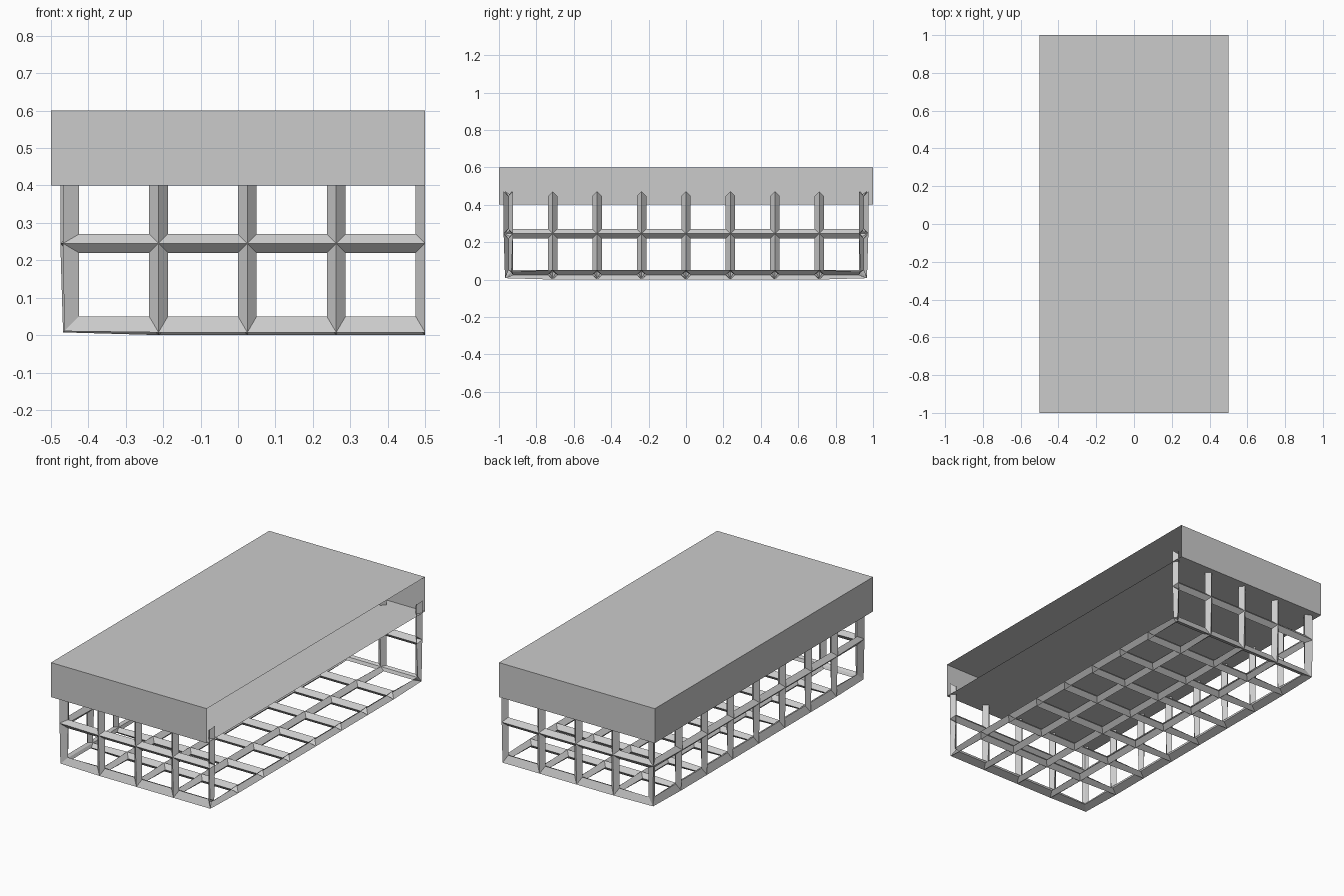
import bpy, bmesh
from mathutils import Vector

if "Cube" in bpy.data.objects:
    bpy.data.objects.remove(bpy.data.objects["Cube"])


def make_object(name, bm):
    mesh = bpy.data.meshes.new(name)
    bm.to_mesh(mesh)
    bm.free()
    obj = bpy.data.objects.new(name, mesh)
    bpy.context.collection.objects.link(obj)
    return obj


# Top slab: hollow box, open on the right side
bm = bmesh.new()
bmesh.ops.create_cube(bm, size=1)
bmesh.ops.scale(bm, vec=(1, 2, 0.2), verts=bm.verts)
bmesh.ops.translate(bm, vec=(0, 0, 0.5), verts=bm.verts)
bm.normal_update()
right = [f for f in bm.faces if f.normal.x > 0.9]
bmesh.ops.delete(bm, geom=right, context='FACES_ONLY')
make_object("top_slab", bm)

# Lattice base: gridded floor, left, front and back panels
step = 0.2375
xs = [-0.45 + step * i for i in range(5)]
ys = [-0.95 + step * i for i in range(9)]
zs = [0.025, 0.245, 0.472]

bm = bmesh.new()


def panel(us, vs, place):
    for u0, u1 in zip(us, us[1:]):
        for v0, v1 in zip(vs, vs[1:]):
            corners = [(u0, v0), (u1, v0), (u1, v1), (u0, v1)]
            bm.faces.new([bm.verts.new(Vector(place(u, v))) for u, v in corners])


panel(xs, ys, lambda u, v: (u, v, zs[0]))
panel(ys, zs, lambda u, v: (xs[0], u, v))
for y in (ys[0], ys[-1]):
    panel(xs, zs, lambda u, v: (u, y, v))
bmesh.ops.remove_doubles(bm, verts=bm.verts, dist=0.001)
bmesh.ops.recalc_face_normals(bm, faces=bm.faces)
bm.normal_update()

# Turn grid edges into diamond-section bars
bmesh.ops.wireframe(bm, faces=bm.faces[:], thickness=0.05, offset=0.0,
                    use_replace=True, use_boundary=False, use_even_offset=True)

# Remove the top rail so the posts end in points
rail = [f for f in bm.faces if f.calc_center_median().z > 0.435]
bmesh.ops.delete(bm, geom=rail, context='FACES')
bmesh.ops.recalc_face_normals(bm, faces=bm.faces)
make_object("lattice_base", bm)
